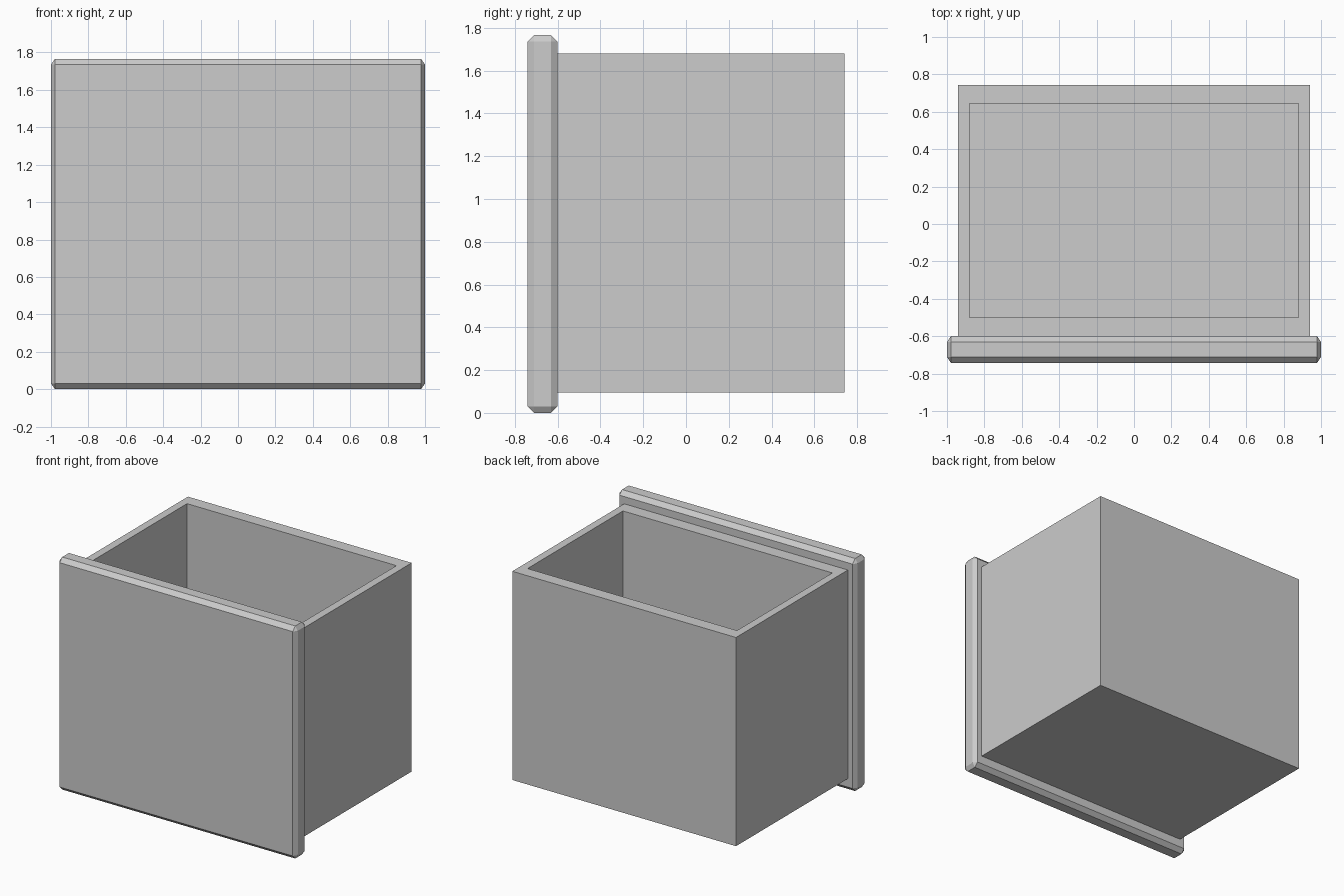
import bpy
import bmesh
from mathutils import Matrix, Vector

cube = bpy.data.objects.get("Cube")
if cube:
    bpy.data.objects.remove(cube, do_unlink=True)

grey = bpy.data.materials.new("light_grey")
grey.use_nodes = True
grey.diffuse_color = (0.604, 0.604, 0.604, 1)
grey.node_tree.nodes["Principled BSDF"].inputs["Base Color"].default_value = grey.diffuse_color


def block(bm, low, high):
    """Add an axis-aligned box between two corners."""
    low, high = Vector(low), Vector(high)
    place = Matrix.Translation((low + high) / 2) @ Matrix.Diagonal((*(high - low), 1))
    bmesh.ops.create_cube(bm, size=1, matrix=place)


def finish(bm, name):
    bmesh.ops.recalc_face_normals(bm, faces=bm.faces)
    mesh = bpy.data.meshes.new(name)
    bm.to_mesh(mesh)
    bm.free()
    mesh.materials.append(grey)
    obj = bpy.data.objects.new(name, mesh)
    bpy.context.collection.objects.link(obj)
    return obj


# Drawer box: the top face is inset to leave the rim, then pushed down to the floor
bm = bmesh.new()
block(bm, (-0.94, -0.6, 0.095), (0.94, 0.742, 1.68))
top = max(bm.faces, key=lambda f: f.calc_center_median().z)
bmesh.ops.inset_individual(bm, faces=[top], thickness=0.05)
for v in top.verts:
    v.co.x = 0.88 if v.co.x > 0 else -0.88
    v.co.y = 0.645 if v.co.y > 0 else -0.5
floor = bmesh.ops.extrude_discrete_faces(bm, faces=[top])["faces"][0]
for v in floor.verts:
    v.co.z = 0.19
finish(bm, "drawer_box")

# Front panel: chamfered evenly in stretched space so each axis gets its own width
chamfer = Vector((0.021, 0.031, 0.031))
half = Vector((1, 0.071, 0.883))
bm = bmesh.new()
size = Vector(h / c for h, c in zip(half, chamfer))
block(bm, -size, size)
bmesh.ops.bevel(bm, geom=bm.edges[:], offset=1, offset_type='OFFSET',
                segments=1, affect='EDGES', clamp_overlap=False)
bmesh.ops.scale(bm, vec=chamfer, verts=bm.verts)
bmesh.ops.translate(bm, vec=(0, -0.671, half.z), verts=bm.verts)
finish(bm, "front_panel")
